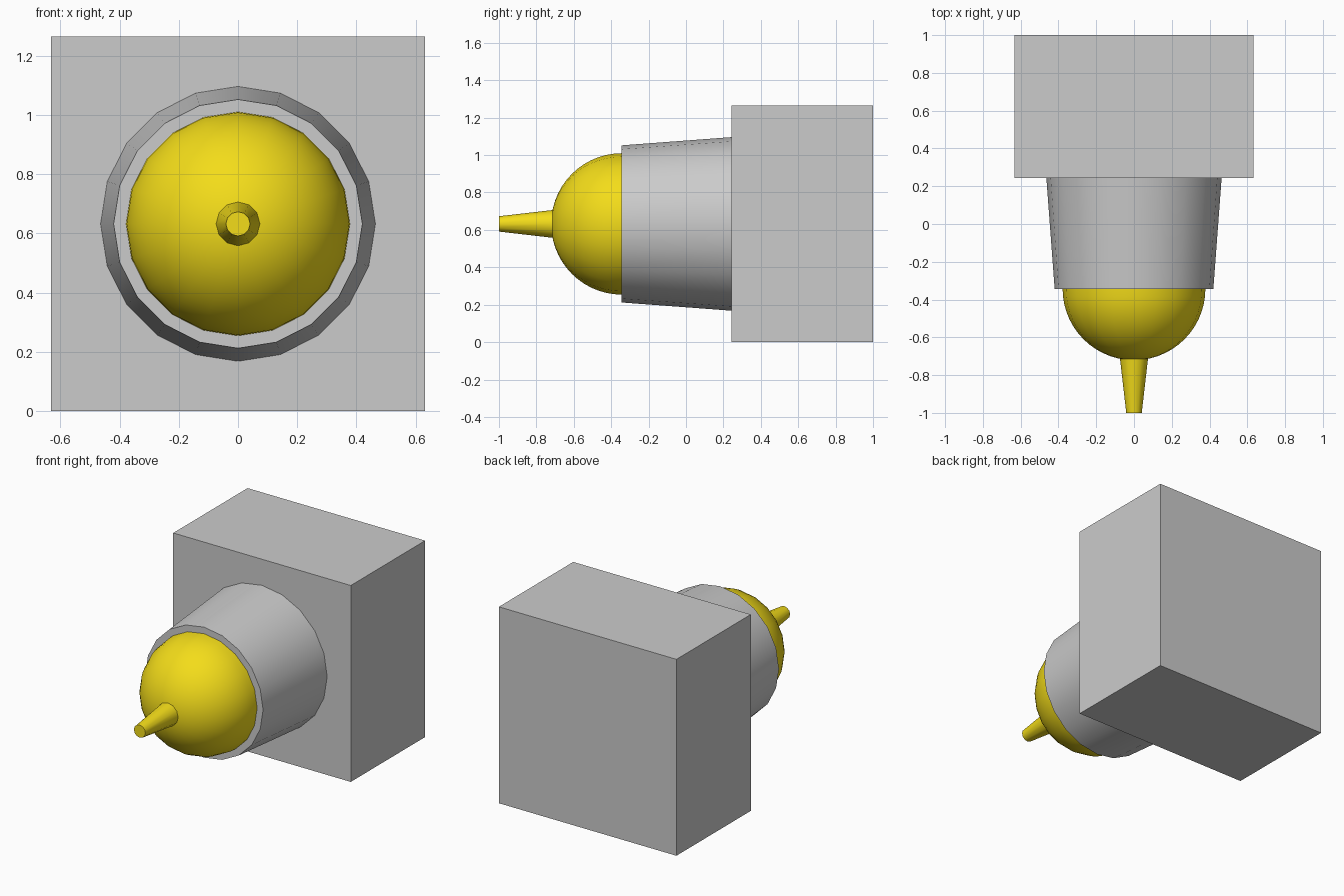
import bpy, bmesh, math
from mathutils import Vector

if "Cube" in bpy.data.objects:
    bpy.data.objects.remove(bpy.data.objects["Cube"])

AXIS_Z = 0.632


def finish(bm, name, mat=None, smooth=True):
    bmesh.ops.recalc_face_normals(bm, faces=bm.faces[:])
    mesh = bpy.data.meshes.new(name)
    bm.to_mesh(mesh)
    bm.free()
    ob = bpy.data.objects.new(name, mesh)
    bpy.context.collection.objects.link(ob)
    if mat:
        mesh.materials.append(mat)
    if smooth:
        bpy.ops.object.select_all(action='DESELECT')
        ob.select_set(True)
        bpy.context.view_layer.objects.active = ob
        bpy.ops.object.shade_smooth_by_angle(angle=math.radians(40))
    return ob


def turned(name, profile, sides, mat=None):
    """Closed solid turned around the y axis from (radius, y) points."""
    bm = bmesh.new()
    rings = []
    for r, y in profile:
        rings.append([bm.verts.new((r * math.sin(2 * math.pi * i / sides), y,
                                    AXIS_Z + r * math.cos(2 * math.pi * i / sides)))
                      for i in range(sides)])
    for a, b in zip(rings, rings[1:]):
        for i in range(sides):
            j = (i + 1) % sides
            bm.faces.new((a[i], a[j], b[j], b[i]))
    bm.faces.new(rings[0])
    bm.faces.new(rings[-1])
    return finish(bm, name, mat)


yellow = bpy.data.materials.new("yellow")
yellow.diffuse_color = (0.9, 0.72, 0.01, 1)
yellow.use_nodes = True
yellow.node_tree.nodes["Principled BSDF"].inputs["Base Color"].default_value = yellow.diffuse_color

# Rear block
bm = bmesh.new()
bmesh.ops.create_cube(bm, size=1)
bmesh.ops.scale(bm, vec=Vector((1.264, 0.756, 1.264)), verts=bm.verts)
bmesh.ops.translate(bm, vec=Vector((0, 0.622, AXIS_Z)), verts=bm.verts)
finish(bm, "block", smooth=False)

# Tapered sleeve
turned("sleeve", [(0.464, 0.244), (0.42, -0.345)], 20)

# Dome
R, STEPS = 0.378, 14
dome = [(R * math.cos(a), -0.343 - R * math.sin(a))
        for a in (math.pi / 2 * k / STEPS for k in range(STEPS))]
dome.append((0.004, -0.343 - R))
turned("dome", dome, 20, yellow)

# Tapered tip
turned("tip", [(0.074, -0.714), (0.041, -1.0)], 12, yellow)
